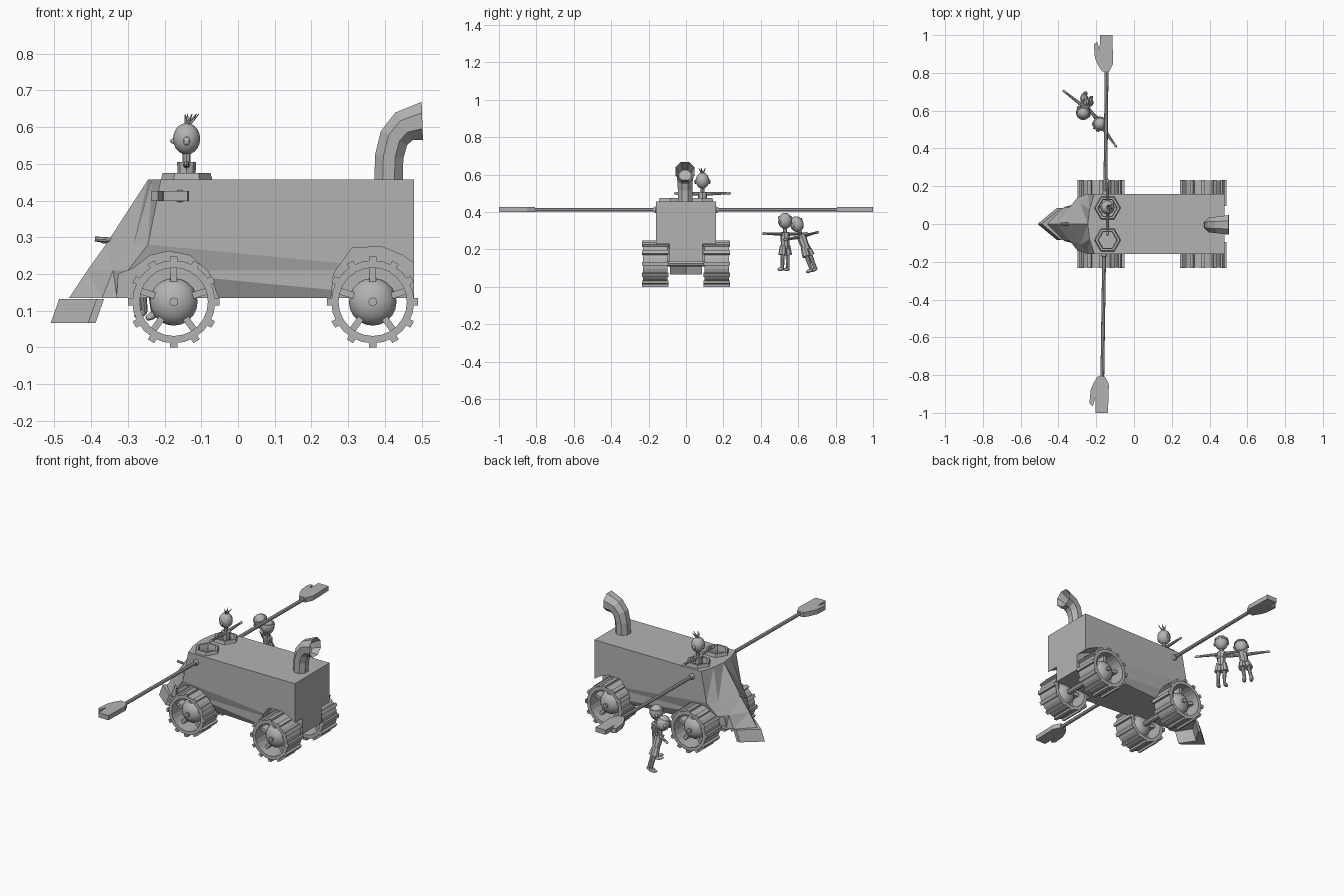
import bpy, bmesh, math
from mathutils import Vector, Matrix

if "Cube" in bpy.data.objects:
    bpy.data.objects.remove(bpy.data.objects["Cube"])

grey = bpy.data.materials.new("plain grey")
grey.diffuse_color = (0.45, 0.45, 0.45, 1)
grey.use_nodes = True
grey.node_tree.nodes["Principled BSDF"].inputs["Base Color"].default_value = grey.diffuse_color


def finish(name, bm, smooth=False, matrix=None):
    bmesh.ops.recalc_face_normals(bm, faces=bm.faces)
    if matrix:
        bm.transform(matrix)
    me = bpy.data.meshes.new(name)
    bm.to_mesh(me)
    bm.free()
    me.materials.append(grey)
    ob = bpy.data.objects.new(name, me)
    bpy.context.collection.objects.link(ob)
    if smooth:
        bpy.ops.object.select_all(action='DESELECT')
        ob.select_set(True)
        bpy.context.view_layer.objects.active = ob
        bpy.ops.object.shade_smooth_by_angle(angle=math.radians(40))
    return ob


def prism(bm, pts, place, a, b):
    """Extrude a 2D outline between a and b; place maps (u, v, depth) to a point."""
    lo = [bm.verts.new(place(u, v, a)) for u, v in pts]
    hi = [bm.verts.new(place(u, v, b)) for u, v in pts]
    bm.faces.new(lo)
    bm.faces.new(hi[::-1])
    for i in range(len(pts)):
        j = (i + 1) % len(pts)
        bm.faces.new((lo[i], lo[j], hi[j], hi[i]))


def rod(bm, p, q, r1, r2, n=8):
    p, q = Vector(p), Vector(q)
    rot = (q - p).to_track_quat('Z', 'Y').to_matrix().to_4x4()
    bmesh.ops.create_cone(bm, cap_ends=True, segments=n, radius1=r1, radius2=r2,
                          depth=(q - p).length, matrix=Matrix.Translation((p + q) / 2) @ rot)


def ball(bm, c, size, u=14, v=10):
    bmesh.ops.create_uvsphere(bm, u_segments=u, v_segments=v, radius=1,
                              matrix=Matrix.Translation(c) @ Matrix.Diagonal((*size, 1)))


def ring(bm, profile, n, axis_place):
    """Revolve a closed (radius, depth) profile."""
    loops = [[bm.verts.new(axis_place(r * math.cos(t), r * math.sin(t), d)) for r, d in profile]
             for t in (2 * math.pi * k / n for k in range(n))]
    for k in range(n):
        a, b = loops[k], loops[(k + 1) % n]
        for i in range(len(profile)):
            j = (i + 1) % len(profile)
            bm.faces.new((a[i], a[j], b[j], b[i]))


def xz(u, v, d):
    return (u, d, v)


def xy(u, v, d):
    return (u, v, d)


# Hull: stacked outlines with a pointed prow
bm = bmesh.new()
levels = [(.135, -.46, (-.37, .09), (-.33, .10)), (.21, -.41, (-.34, .09), (-.30, .14)),
          (.28, -.36, (-.285, .11), (-.245, .16)), (.457, -.245, (-.235, .08), (-.21, .16))]
rows = []
for z, c, m, s in levels:
    half = [m, s, (.48, .16)]
    pts = [(c, 0)] + half + [(x, -y) for x, y in half[::-1]]
    rows.append([bm.verts.new((x, y, z)) for x, y in pts])
for a, b in zip(rows, rows[1:]):
    for i in range(7):
        j = (i + 1) % 7
        bm.faces.new((a[i], a[j], b[j], b[i]))
bm.faces.new(rows[0])
bm.faces.new(rows[-1])
bmesh.ops.triangulate(bm, faces=bm.faces)
hull = finish("hull", bm)

# Wheel arches and hatch holes cut out of the hull
front_arch = [(-.335, .1), (-.325, .2), (-.285, .215), (-.24, .25), (-.19, .262),
              (-.13, .25), (-.08, .205), (-.04, .1)]
rear_arch = [(.25, .1), (.26, .2), (.31, .27), (.39, .275), (.45, .25), (.52, .2), (.52, .1)]
hexagon = [(math.cos(k * math.pi / 3), math.sin(k * math.pi / 3)) for k in range(6)]
hatches = [(-.14, .085), (-.14, -.085)]
bm = bmesh.new()
for s in (-1, 1):
    for arch in (front_arch, rear_arch):
        prism(bm, arch, xz, s * .088, s * .3)
for hx, hy in hatches:
    prism(bm, [(hx + .05 * u, hy + .05 * v) for u, v in hexagon], xy, .42, .5)
cutter = finish("hull_cutter", bm)
cutter.hide_render = True
mod = hull.modifiers.new("openings", 'BOOLEAN')
mod.operation = 'DIFFERENCE'
mod.solver = 'EXACT'
mod.object = cutter
bpy.context.view_layer.objects.active = hull
bpy.ops.object.modifier_apply(modifier=mod.name)
bpy.data.objects.remove(cutter)

# Hatch rims
for i, (hx, hy) in enumerate(hatches):
    bm = bmesh.new()
    ring(bm, [(.072, .45), (.065, .475), (.052, .475), (.048, .45)], 6,
         lambda u, v, d: (hx + u, hy + v, d))
    finish(f"hatch_rim_{i}", bm)

# Plough blade below the prow, and the lamp peg above it
bm = bmesh.new()
plan = [(-.487, 0), (-.385, .085), (-.365, .085), (-.42, 0), (-.365, -.085), (-.385, -.085)]
prism(bm, plan, lambda u, v, d: (u - (.132 - d) * .35, v, d), .066, .132)
finish("plough", bm)
bm = bmesh.new()
rod(bm, (-.39, 0, .295), (-.34, 0, .292), .007, .007)
finish("prow_peg", bm)

# Curved smokestack, hollow at the mouth
bm = bmesh.new()
path = [(.41, .45, 0, .042), (.412, .52, 8, .042), (.425, .57, 28, .044),
        (.452, .602, 58, .048), (.502, .617, 88, .056),
        (.48, .612, 80, .045), (.45, .596, 58, .035)]
loops = []
for x, z, lean, r in path:
    rot = Matrix.Rotation(math.radians(lean), 3, 'Y')
    loops.append([bm.verts.new(Vector((x, -.005, z)) + rot @ Vector(
        (r * math.cos(t), r * math.sin(t), 0))) for t in (math.pi * (k + .5) / 4 for k in range(8))])
for a, b in zip(loops, loops[1:]):
    for k in range(8):
        bm.faces.new((a[k], a[(k + 1) % 8], b[(k + 1) % 8], b[k]))
bm.faces.new(loops[0])
bm.faces.new(loops[-1])
finish("smokestack", bm)

# Wheels: hollow rim, tread bars, five spokes, domed hub
for end, wx in (("front", -.175), ("rear", .367)):
    for side, s in (("near", -1), ("far", 1)):
        c = Vector((wx, s * .164, .124))
        bm = bmesh.new()
        ring(bm, [(.113, -.066), (.113, .066), (.093, .066), (.093, -.066)], 24,
             lambda u, v, d: (c.x + u, c.y + d, c.z + v))
        for k in range(12):
            rot = Matrix.Translation(c) @ Matrix.Rotation(k * math.pi / 6, 4, 'Y')
            bmesh.ops.create_cube(bm, size=1, matrix=rot @ Matrix.Translation((0, 0, -.117))
                                  @ Matrix.Diagonal((.02, .14, .014, 1)))
        for k in range(5):
            rot = Matrix.Translation(c) @ Matrix.Rotation(k * math.tau / 5, 4, 'Y')
            bmesh.ops.create_cube(bm, size=1, matrix=rot @ Matrix.Translation((0, 0, .077))
                                  @ Matrix.Diagonal((.018, .05, .045, 1)))
        finish(f"{end}_{side}_wheel", bm)
        bm = bmesh.new()
        ball(bm, c, (.065, .05, .065), 16, 10)
        rod(bm, c, c + Vector((0, s * .06, 0)), .012, .012)
        finish(f"{end}_{side}_hub", bm, True)
    bm = bmesh.new()
    rod(bm, (wx, -.164, .124), (wx, .164, .124), .015, .015)
    finish(f"{end}_axle", bm)

# Long side arms with mittens
mitten = [(-.045, .84), (-.025, .808), (.015, .808), (.035, .85), (.03, 1), (-.035, 1),
          (-.037, .92), (-.05, .965), (-.068, .95), (-.062, .88)]
for side, s, x0, x1 in (("near", -1, -.158, -.168), ("far", 1, -.152, -.145)):
    bm = bmesh.new()
    rod(bm, (x0, s * .15, .412), (x1, s * .83, .412), .01, .01)
    ball(bm, (x0, s * .162, .412), (.017, .017, .017), 8, 6)
    finish(f"{side}_arm", bm)
    bm = bmesh.new()
    prism(bm, [(x1 + u, s * v) for u, v in mitten], xy, .399, .426)
    finish(f"{side}_mitten", bm)


def figure(name, base, up, across, legs=True, spikes=False):
    """Small doll: local x runs along the arms, local z runs from feet to head."""
    z = Vector(up).normalized()
    x = Vector(across)
    x = (x - z * x.dot(z)).normalized()
    y = z.cross(x)
    m = Matrix.Translation(base) @ Matrix((x, y, z)).transposed().to_4x4()
    bm = bmesh.new()
    rod(bm, (0, 0, .12), (0, 0, .205), .022, .026)
    rod(bm, (0, 0, .2), (0, 0, .24), .011, .011)
    ball(bm, (0, 0, .268), (.037, .037, .043))
    ball(bm, (0, -.037, .262), (.007, .008, .007), 8, 6)
    for s in (-1, 1):
        ball(bm, (s * .038, 0, .262), (.006, .009, .012), 8, 6)
        rod(bm, (s * .015, 0, .197), (s * .125, 0, .2), .01, .006)
        ball(bm, (s * .137, 0, .2), (.016, .007, .008), 8, 6)
        if legs:
            rod(bm, (s * .018, 0, .01), (s * .016, 0, .11), .009, .012)
            rod(bm, (s * .019, 0, .085), (s * .012, 0, .135), .022, .018)
            ball(bm, (s * .02, -.014, .009), (.012, .026, .01), 8, 6)
    if spikes:
        for k in range(5):
            t = k * math.tau / 5
            rod(bm, (0, 0, .3), (.02 * math.cos(t), .02 * math.sin(t) + .015, .336), .007, .001, 5)
    else:
        rod(bm, (0, 0, .278), (0, 0, .29), .039, .037, 14)
    finish(name, bm, True, m)


# Driver in the hatch and two companions standing beside the far side
figure("driver", (-.14, .088, .3), (0, 0, 1), (0, -1, 0), legs=False, spikes=True)
figure("leaning_companion", (-.24, .685, .085), (-.03, -.1, .27), (.75, -.66, 0))
figure("upright_companion", (-.18, .53, .085), (0, 0, 1), (.58, -.81, 0))
